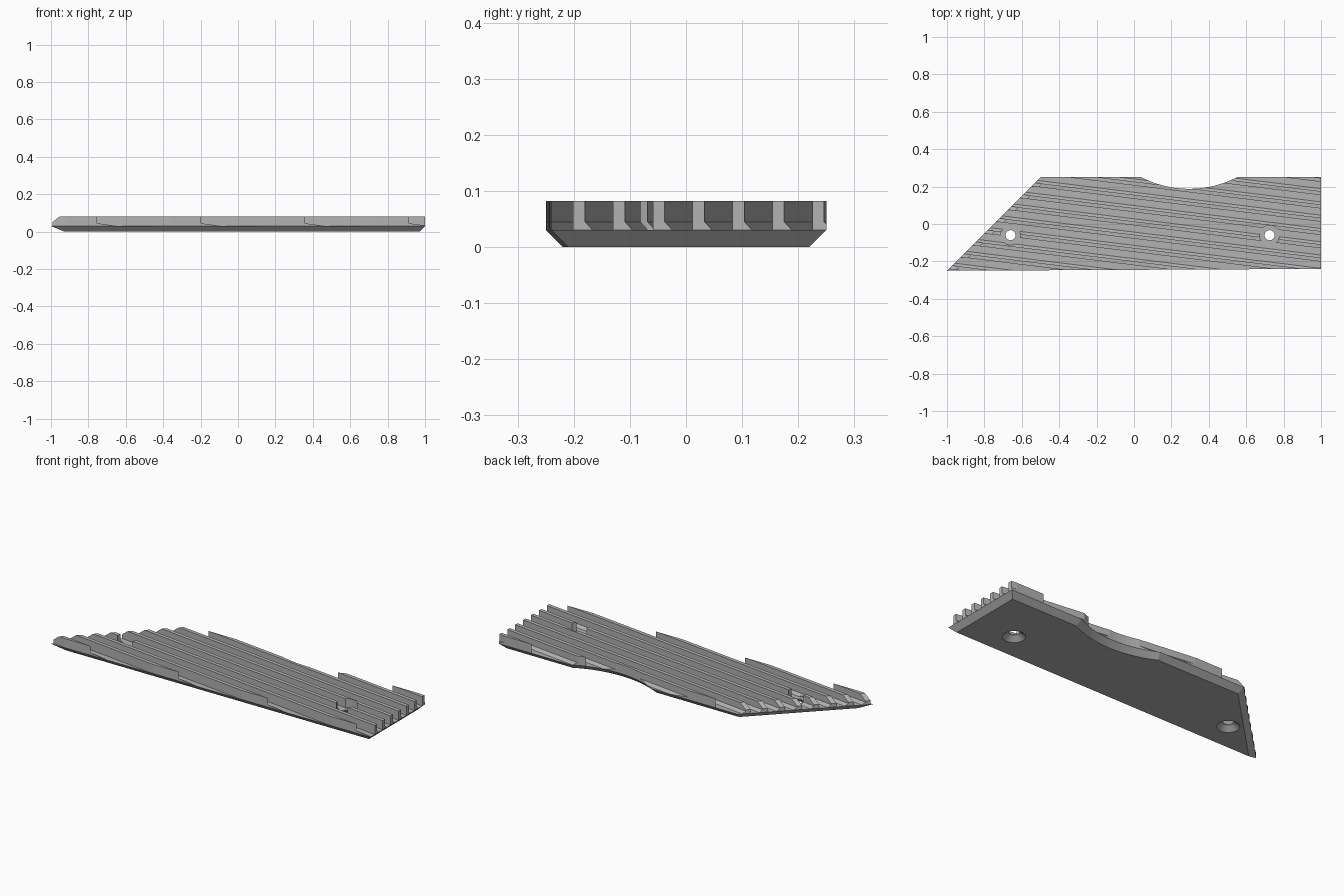
import bpy, bmesh, math
from mathutils import Vector, Matrix

cube = bpy.data.objects.get("Cube")
if cube:
    bpy.data.objects.remove(cube, do_unlink=True)

FLOOR, TOP = 0.03, 0.082          # groove floor and rib top heights
SLOPE = math.tan(math.radians(7))  # ribs run diagonally
PITCH, RIB_WIDTH = 0.071, 0.021
HOLES = [(-0.66, -0.06), (0.725, -0.06)]
NOTCH = (0.295, 0.745)
NOTCH_R = 0.557

grey = bpy.data.materials.new("plain grey")
grey.use_nodes = True
grey.diffuse_color = (0.45, 0.45, 0.45, 1)
grey.node_tree.nodes["Principled BSDF"].inputs["Base Color"].default_value = grey.diffuse_color

# Outline corners, counter-clockwise: front, right, back, slanted left edge
corners = [Vector(c) for c in ((-1, -0.25), (1, -0.24), (1, 0.25), (-0.5, 0.25))]
edges = []
for a, b in zip(corners, corners[1:] + corners[:1]):
    d = (b - a).normalized()
    edges.append((a, Vector((d.y, -d.x))))


def make_object(name, bm):
    bmesh.ops.recalc_face_normals(bm, faces=bm.faces)
    mesh = bpy.data.meshes.new(name)
    bm.to_mesh(mesh)
    bm.free()
    mesh.materials.append(grey)
    obj = bpy.data.objects.new(name, mesh)
    bpy.context.collection.objects.link(obj)
    return obj


def clip(bm, point, normal):
    """Cut away everything beyond a plane and cap the cut."""
    geom = bm.verts[:] + bm.edges[:] + bm.faces[:]
    bmesh.ops.bisect_plane(bm, geom=geom, plane_co=point, plane_no=normal.normalized(), clear_outer=True)
    bmesh.ops.holes_fill(bm, edges=[e for e in bm.edges if e.is_boundary], sides=0)


def prism(bm, ring_a, ring_b):
    """Close a solid between two matching rings of points."""
    va = [bm.verts.new(p) for p in ring_a]
    vb = [bm.verts.new(p) for p in ring_b]
    n = len(va)
    bm.faces.new(va)
    bm.faces.new(vb[::-1])
    for i in range(n):
        j = (i + 1) % n
        bm.faces.new((va[i], vb[i], vb[j], va[j]))


def round_cutter(centre, profile, segments):
    """Stacked round solid from (radius, height) pairs."""
    bm = bmesh.new()
    rings = []
    for r, z in profile:
        rings.append([bm.verts.new((centre[0] + r * math.cos(t), centre[1] + r * math.sin(t), z))
                      for t in (2 * math.pi * i / segments for i in range(segments))])
    bm.faces.new(rings[0][::-1])
    bm.faces.new(rings[-1])
    for lo, hi in zip(rings, rings[1:]):
        for i in range(segments):
            j = (i + 1) % segments
            bm.faces.new((lo[i], lo[j], hi[j], hi[i]))
    return make_object("cutter", bm)


def subtract(obj, cutter):
    cutter.hide_render = True
    mod = obj.modifiers.new("cut", 'BOOLEAN')
    mod.operation = 'DIFFERENCE'
    mod.solver = 'EXACT'
    mod.object = cutter
    bpy.context.view_layer.objects.active = obj
    bpy.ops.object.modifier_apply(modifier=mod.name)
    bpy.data.objects.remove(cutter, do_unlink=True)


# Base plate with bevelled underside edges
bm = bmesh.new()
bmesh.ops.create_cube(bm, size=1, matrix=Matrix.Translation((0, 0, FLOOR / 2)) @ Matrix.Diagonal((3, 1, FLOOR, 1)))
for p, n in edges:
    clip(bm, Vector((p.x, p.y, FLOOR)), Vector((n.x, n.y, -1)))
base = make_object("base_plate", bm)

# Diagonal ribs, each with a flared foot on its back side
bm = bmesh.new()
profile = [(-RIB_WIDTH, FLOOR), (0.014, FLOOR), (0, 0.045), (0, TOP), (-RIB_WIDTH, TOP)]
for k in range(-4, 7):
    ends = []
    for x in (-1.5, 1.5):
        y = -0.18 + PITCH * k + SLOPE * (1 - x)
        ends.append([(x, y + dy, z) for dy, z in profile])
    prism(bm, *ends)
for p, n in edges:
    clip(bm, Vector((p.x, p.y, 0)), Vector((n.x, n.y, 0)))
# Bevel the rib tops along the slanted edge
p, n = edges[3]
clip(bm, Vector((p.x, p.y, 0.052)), Vector((n.x, n.y, 1)))
ribs = make_object("ribs", bm)

# Curved notch in the back edge
subtract(base, round_cutter(NOTCH, [(NOTCH_R + 0.04, -0.01), (NOTCH_R, FLOOR), (NOTCH_R, 0.1)], 128))
subtract(ribs, round_cutter(NOTCH, [(NOTCH_R, 0), (NOTCH_R, 0.1)], 128))

# Countersunk screw holes, with clearance through the ribs
for c in HOLES:
    subtract(base, round_cutter(c, [(0.07, -0.01), (0.027, 0.025), (0.027, 0.1)], 32))
    subtract(ribs, round_cutter(c, [(0.053, 0), (0.053, 0.1)], 32))
